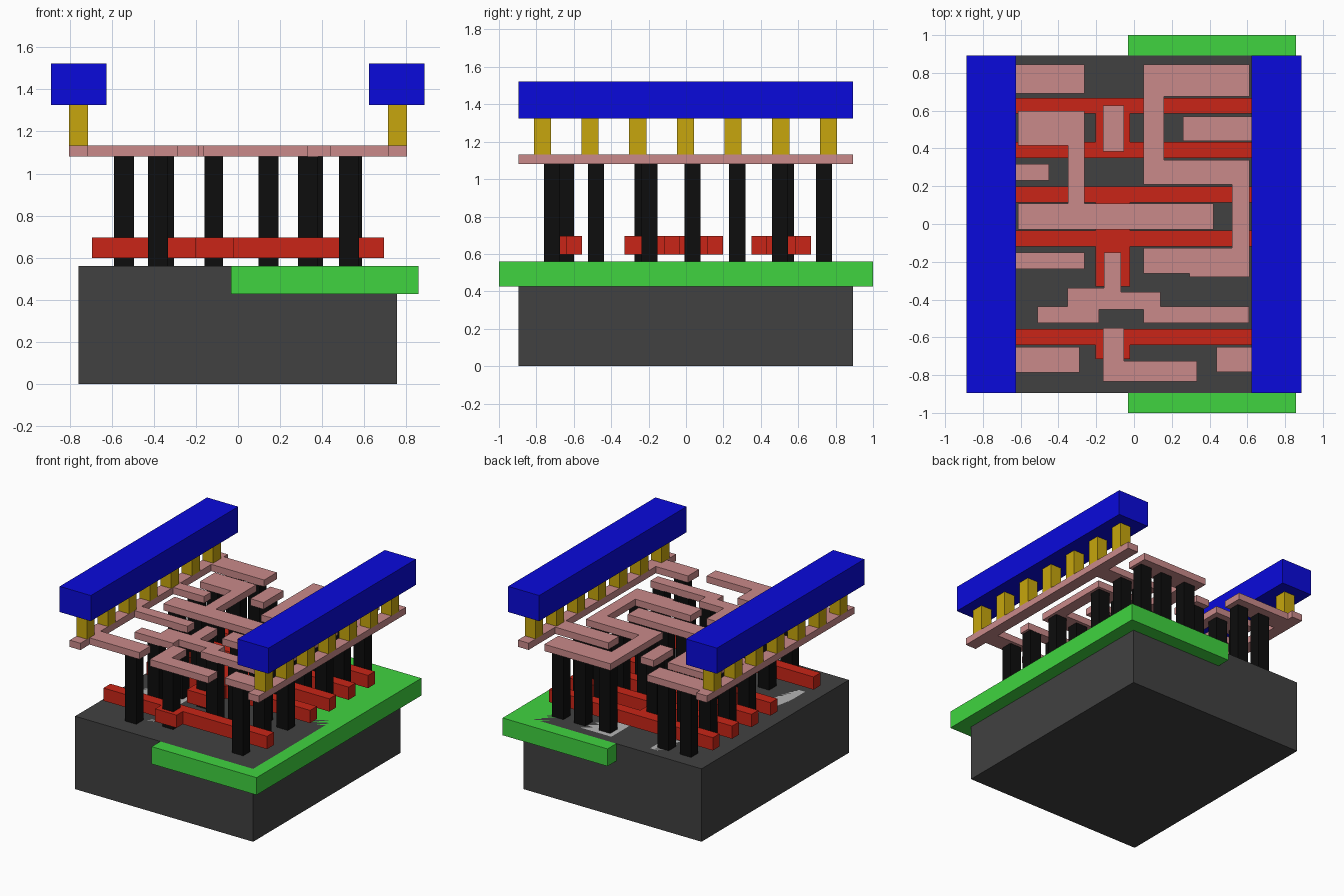
import bpy, bmesh


def material(name, *rgb):
    """Material from display colour values, converted to linear."""
    m = bpy.data.materials.new(name)
    m.diffuse_color = [c / 12.92 if c < 0.04 else ((c + 0.055) / 1.055) ** 2.4 for c in rgb] + [1]
    return m


DARK = material("dark_grey", 0.255, 0.255, 0.255)
GREEN = material("green", 0.25, 0.83, 0.25)
RED = material("red", 0.79, 0.145, 0.09)
BLACK = material("black", 0.05, 0.05, 0.05)
PINK = material("pink", 0.79, 0.54, 0.54)
GOLD = material("gold", 0.78, 0.65, 0.05)
BLUE = material("blue", 0.04, 0.04, 0.86)
LIGHT = material("light_grey", 0.71, 0.71, 0.71)


def plate(name, outline, z0, z1, mat=None):
    """Extrude a flat outline from z0 up to z1."""
    bm = bmesh.new()
    face = bm.faces.new([bm.verts.new((x, y, z0)) for x, y in outline])
    ext = bmesh.ops.extrude_face_region(bm, geom=[face], use_keep_orig=True)
    for v in ext["geom"]:
        if isinstance(v, bmesh.types.BMVert):
            v.co.z = z1
    bmesh.ops.recalc_face_normals(bm, faces=bm.faces)
    me = bpy.data.meshes.new(name)
    bm.to_mesh(me)
    bm.free()
    ob = bpy.data.objects.new(name, me)
    bpy.context.collection.objects.link(ob)
    if mat:
        me.materials.append(mat)
    return ob


def box(name, x0, x1, y0, y1, z0, z1, mat=None):
    return plate(name, [(x0, y0), (x1, y0), (x1, y1), (x0, y1)], z0, z1, mat)


# Base block, well and flush active areas
box("substrate", -0.757, 0.755, -0.895, 0.893, 0, 0.56, DARK)
box("well", -0.033, 0.858, -1, 1, 0.427, 0.56, GREEN)
for side, x0, x1 in (("left", -0.62, -0.27), ("right", 0.06, 0.62)):
    box(side + "_active_area", x0, x1, -0.56, 0.82, 0.50, 0.56, LIGHT)
box("left_small_active_area", -0.50, -0.26, -0.81, -0.63, 0.50, 0.56, LIGHT)
box("right_small_active_area", 0.41, 0.62, -0.81, -0.63, 0.50, 0.56, LIGHT)

# Red gate bars with their centre pads
G, P0, P1 = 0.695, -0.204, -0.021
Z_GATE = (0.598, 0.696, RED)


def double_gate(name, low, high, tail=None):
    """Two bars joined by a centre pad, optionally with a tail below."""
    pts = [(-G, low[0])]
    if tail is not None:
        pts += [(P0, low[0]), (P0, tail), (P1, tail), (P1, low[0])]
    pts += [(G, low[0]), (G, low[1]), (P1, low[1]), (P1, high[0]), (G, high[0]), (G, high[1]),
            (-G, high[1]), (-G, high[0]), (P0, high[0]), (P0, low[1]), (-G, low[1])]
    plate(name, pts, *Z_GATE)


double_gate("back_gate", (0.35, 0.433), (0.585, 0.667))
double_gate("middle_gate", (-0.118, -0.035), (0.115, 0.198), -0.33)
plate("front_gate", [(-G, -0.64), (P0, -0.64), (P0, -0.715), (P1, -0.715), (P1, -0.64),
                     (G, -0.64), (G, -0.555), (-G, -0.555)], *Z_GATE)

# Black contact posts, listed by row
ROWS = {
    0.738: (-0.542, -0.352, 0.145, 0.357, 0.542),
    0.502: (-0.542, -0.352, 0.357, 0.53),
    0.274: (-0.542, 0.145, 0.357, 0.542),
    0.035: (-0.542, -0.352, 0.145, 0.332),
    -0.195: (-0.352, 0.145, 0.357, 0.542),
    -0.481: (-0.352, 0.145, 0.332, 0.542),
    -0.717: (-0.38, 0.528),
    0.535: (-0.113,), -0.233: (-0.113,), -0.642: (-0.113,),
}
for y, xs in ROWS.items():
    for x in xs:
        # posts on the gate pads stay under the narrow wire
        x0, x1 = (-0.160, -0.071) if x == -0.113 else (x - 0.048, x + 0.048)
        box("contact_post", x0, x1, y - 0.043, y + 0.043, 0.56, 1.08, BLACK)

# Pink wiring layer: side rails with fingers reaching inward
Z_WIRE = (1.08, 1.132, PINK)


def rail(name, side, fingers):
    """fingers: (inner end x, low y, high y), from front to back."""
    pts = [(side * 0.803, -0.895), (side * 0.712, -0.895)]
    for x, lo, hi in fingers:
        pts += [(side * 0.712, lo), (x, lo), (x, hi), (side * 0.712, hi)]
    pts += [(side * 0.712, 0.893), (side * 0.803, 0.893)]
    plate(name, pts, *Z_WIRE)


rail("left_rail", -1, [(-0.288, -0.785, -0.65), (-0.262, -0.238, -0.152),
                       (-0.45, 0.23, 0.318), (-0.262, 0.692, 0.845)])
rail("right_rail", 1, [(0.438, -0.783, -0.65), (0.26, 0.44, 0.57)])

# Pink loose wires
plate("left_wire", [(-0.614, -0.028), (0.42, -0.028), (0.42, 0.108), (-0.262, 0.108),
                    (-0.262, 0.597), (-0.614, 0.597), (-0.614, 0.415), (-0.35, 0.415),
                    (-0.35, 0.108), (-0.614, 0.108)], *Z_WIRE)
plate("right_wire", [(0.05, 0.845), (0.05, 0.21), (0.52, 0.21), (0.52, -0.127), (0.05, -0.127),
                     (0.05, -0.263), (0.295, -0.263), (0.295, -0.28), (0.612, -0.28),
                     (0.612, 0.34), (0.16, 0.34), (0.16, 0.675), (0.612, 0.675),
                     (0.612, 0.845)], *Z_WIRE)
box("back_wire", -0.165, -0.053, 0.385, 0.627, *Z_WIRE)
plate("cross_wire", [(-0.16, -0.15), (-0.16, -0.34), (-0.352, -0.34), (-0.352, -0.437),
                     (-0.51, -0.437), (-0.51, -0.525), (-0.185, -0.525), (-0.185, -0.452),
                     (0.05, -0.452), (0.05, -0.525), (0.608, -0.525), (0.608, -0.437),
                     (0.14, -0.437), (0.14, -0.36), (-0.07, -0.36), (-0.07, -0.15)], *Z_WIRE)
plate("front_wire", [(-0.165, -0.55), (-0.165, -0.835), (0.333, -0.835), (0.333, -0.725),
                     (-0.053, -0.725), (-0.053, -0.55)], *Z_WIRE)

# Gold studs and blue top beams on both sides
for side, x0, b0 in (("left", -0.803, -0.888), ("right", 0.712, 0.622)):
    for i in range(7):
        y = -0.768 + 0.255 * i
        box(side + "_stud", x0, x0 + 0.091, y - 0.046, y + 0.046, 1.132, 1.325, GOLD)
    box(side + "_beam", b0, b0 + 0.264, -0.895, 0.893, 1.325, 1.522, BLUE)
